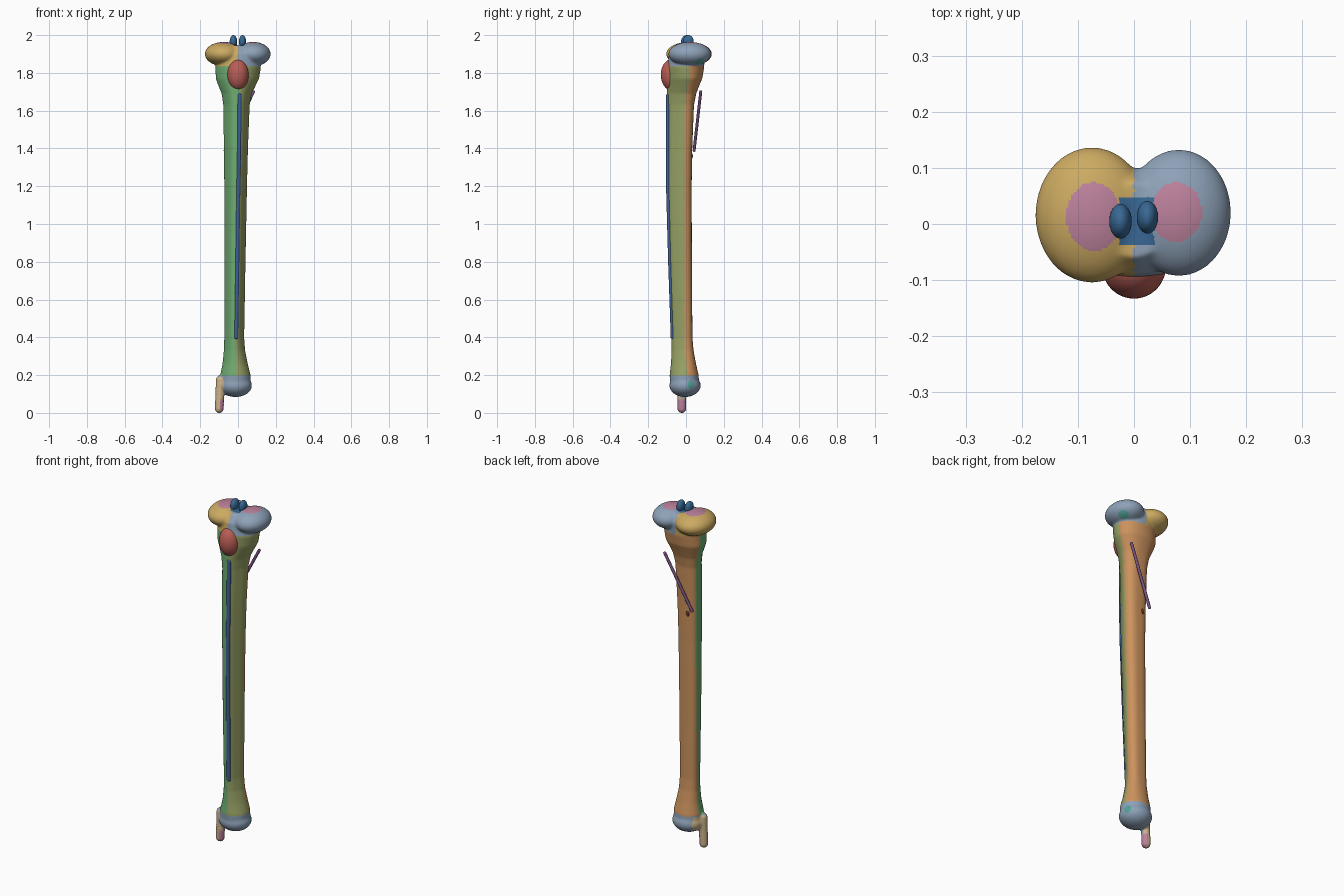
import bpy, bmesh
from math import sin, cos, pi, atan2, degrees
from mathutils import Vector, Matrix

if "Cube" in bpy.data.objects:
    bpy.data.objects.remove(bpy.data.objects["Cube"])


def material(name, rgb):
    m = bpy.data.materials.new(name)
    m.diffuse_color = (*rgb, 1)
    m.use_nodes = True
    m.node_tree.nodes["Principled BSDF"].inputs["Base Color"].default_value = m.diffuse_color
    return m


COLORS = {
    "gold": (.60, .40, .12), "steel": (.27, .36, .48), "green": (.16, .42, .17),
    "olive": (.31, .36, .13), "orange": (.60, .29, .11), "red": (.48, .11, .09),
    "ridge_blue": (.05, .12, .32), "spine_blue": (.04, .14, .30), "pink": (.50, .22, .33),
    "purple": (.20, .09, .23), "tan": (.60, .45, .26), "teal": (.09, .36, .32),
    "dark_red": (.16, .03, .02)}
MATS = {k: material(k, v) for k, v in COLORS.items()}
NAMES = list(COLORS)


def add_object(name, bm, mat=None):
    me = bpy.data.meshes.new(name)
    bmesh.ops.recalc_face_normals(bm, faces=bm.faces)
    bm.to_mesh(me)
    bm.free()
    me.shade_smooth()
    if mat:
        me.materials.append(MATS[mat])
    ob = bpy.data.objects.new(name, me)
    bpy.context.collection.objects.link(ob)
    return ob


def ellipsoid(bm, c, r, seg=48):
    bmesh.ops.create_uvsphere(bm, u_segments=seg, v_segments=seg // 2, radius=1,
                              matrix=Matrix.Translation(c) @ Matrix.Diagonal((*r, 1)))


def part(name, c, r, mat):
    bm = bmesh.new()
    ellipsoid(bm, c, r)
    return add_object(name, bm, mat)


def loft(bm, rows, n=60):
    # rows of (z, x0, x1, y0, y1, triangularity), apex pointing to the front
    rings = []
    for z, x0, x1, y0, y1, k in rows:
        pts = []
        for i in range(n):
            a = 2 * pi * i / n - pi / 2
            r = 1 + k * cos(3 * (a + pi / 2))
            pts.append((r * cos(a), r * sin(a)))
        ax, bx = min(p[0] for p in pts), max(p[0] for p in pts)
        ay, by = min(p[1] for p in pts), max(p[1] for p in pts)
        rings.append([bm.verts.new((x0 + (p[0] - ax) / (bx - ax) * (x1 - x0),
                                    y0 + (p[1] - ay) / (by - ay) * (y1 - y0), z)) for p in pts])
    for a, b in zip(rings, rings[1:]):
        for i in range(n):
            j = (i + 1) % n
            bm.faces.new((a[i], a[j], b[j], b[i]))
    bm.faces.new(rings[0])
    bm.faces.new(rings[-1])


def tube(name, pts, radius, mat):
    cu = bpy.data.curves.new(name, 'CURVE')
    cu.dimensions = '3D'
    cu.bevel_depth = radius
    cu.bevel_resolution = 4
    cu.use_fill_caps = True
    sp = cu.splines.new('POLY')
    sp.points.add(len(pts) - 1)
    for p, co in zip(sp.points, pts):
        p.co = (*co, 1)
    cu.materials.append(MATS[mat])
    ob = bpy.data.objects.new(name, cu)
    bpy.context.collection.objects.link(ob)
    for e in (pts[0], pts[-1]):
        part(name + "_end", e, (radius,) * 3, mat)


# Main bone: shaft, two upper plateaus, lower end and inner ankle prong, fused
bm = bmesh.new()
loft(bm, [(1.945, -.06, .06, -.06, .075, 0), (1.90, -.10, .10, -.09, .10, 0),
          (1.83, -.119, .121, -.099, .096, .02), (1.77, -.118, .112, -.101, .086, .04),
          (1.73, -.103, .092, -.101, .069, .06), (1.69, -.087, .073, -.101, .054, .08),
          (1.63, -.078, .062, -.101, .042, .1), (1.4, -.075, .053, -.102, .033, .1),
          (1.2, -.073, .048, -.101, .030, .1), (.8, -.073, .040, -.091, .031, .1),
          (.4, -.073, .033, -.077, .034, .1), (.33, -.075, .038, -.076, .040, .08),
          (.26, -.082, .052, -.080, .053, .05), (.2, -.094, .067, -.087, .067, .02),
          (.14, -.096, .066, -.083, .070, 0), (.11, -.07, .04, -.05, .04, 0)])
ellipsoid(bm, (-.075, .016, 1.90), (.101, .121, .064))
ellipsoid(bm, (.080, .020, 1.90), (.093, .113, .064))
ellipsoid(bm, (-.014, -.005, .145), (.088, .083, .061))
for i in range(9):
    t = i / 8
    ellipsoid(bm, (-.094 - .005 * t, -.022, .175 - .152 * t), (.0245,) * 3, 24)
raw = add_object("raw_bone", bm)
m = raw.modifiers.new("fuse", 'REMESH')
m.mode = 'VOXEL'
m.voxel_size = .005
m.use_smooth_shade = True
s = raw.modifiers.new("blend", 'SMOOTH')
s.factor = .5
s.iterations = 14
dg = bpy.context.evaluated_depsgraph_get()
me = bpy.data.meshes.new_from_object(raw.evaluated_get(dg))
bone = bpy.data.objects.new("shin_bone", me)
bpy.context.collection.objects.link(bone)
bpy.data.objects.remove(raw)
me.shade_smooth()


# Regions of the bone surface
def inside(c, centre, r):
    return sum(((a - b) / q) ** 2 for a, b, q in zip(c, centre, r)) < 1


def region(c, n):
    x, y, z = c
    if z > 1.835:
        if inside(c, (.128, .07, 1.86), (.027, .027, .025)):
            return "teal"
        if n.z > .3 and z > 1.9:
            if abs(x - .005) < .03 and abs(y - .005) < .042:
                return "spine_blue"
            for cx, cy, rx, ry in ((-.072, .013, .049, .061), (.075, .021, .046, .053)):
                if ((x - cx) / rx) ** 2 + ((y - cy) / ry) ** 2 < 1:
                    return "pink"
        return "gold" if x < 0 else "steel"
    if x < -.075 and z < .19:
        return "pink" if x > -.095 and z < .07 else "tan"
    if z < .195:
        return "teal" if inside(c, (.066, .025, .15), (.03, .02, .022)) else "steel"
    t = max(0, min(1, (z - .4) / 1.28))
    a = degrees(atan2(y + .033, x - (-.012 + .022 * t)))
    if -90 <= a < 28:
        return "olive"
    return "orange" if 28 <= a < 150 else "green"


me.materials.clear()
for k in NAMES:
    me.materials.append(MATS[k])
for p in me.polygons:
    p.material_index = NAMES.index(region(p.center, p.normal))

# Twin spines between the plateaus
part("inner_spine", (-.024, .005, 1.965), (.020, .031, .035), "spine_blue")
part("outer_spine", (.024, .012, 1.965), (.019, .029, .035), "spine_blue")

# Front bump below the plateaus
part("front_bump", (0, -.075, 1.79), (.057, .058, .083), "red")

# Front crest along the shaft
tube("front_crest", [(.008, -.094, 1.68), (.006, -.096, 1.4), (.002, -.095, 1.2),
                     (-.004, -.084, .8), (-.010, -.070, .4)], .011, "ridge_blue")

# Slanted line and vessel opening on the back
tube("back_slanted_line", [(.082, .078, 1.70), (-.068, .043, 1.39)], .008, "purple")
part("vessel_opening", (-.032, .029, 1.36), (.010, .007, .017), "dark_red")
